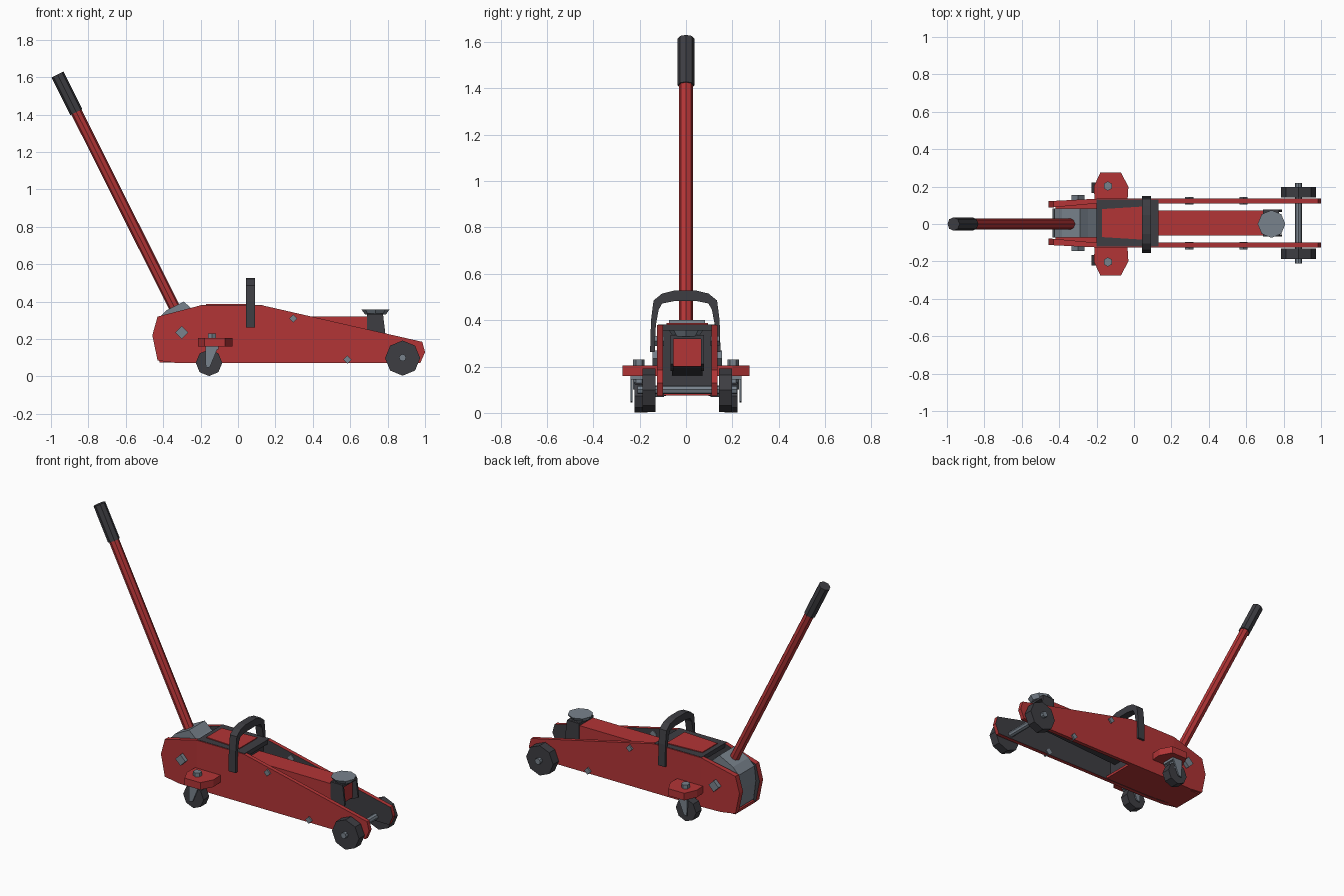
import bpy, bmesh, math
from mathutils import Vector

old = bpy.data.objects.get("Cube")
if old:
    bpy.data.objects.remove(old, do_unlink=True)


def material(name, rgb):
    m = bpy.data.materials.new(name)
    m.use_nodes = True
    m.diffuse_color = (*rgb, 1)
    m.node_tree.nodes["Principled BSDF"].inputs["Base Color"].default_value = (*rgb, 1)
    return m


RED = material("red paint", (0.45, 0.035, 0.037))
DARK = material("dark rubber", (0.047, 0.047, 0.055))
STEEL = material("grey steel", (0.19, 0.225, 0.265))
MID = 0.005  # centre line of the chassis


def finish(name, bm, *mats):
    bmesh.ops.recalc_face_normals(bm, faces=bm.faces)
    mesh = bpy.data.meshes.new(name)
    bm.to_mesh(mesh)
    bm.free()
    for m in mats:
        mesh.materials.append(m)
    ob = bpy.data.objects.new(name, mesh)
    bpy.context.collection.objects.link(ob)
    return ob


def prism_mesh(outline, lo, hi, axis):
    """Extrude a 2D outline along one axis."""
    place = {"x": lambda a, b, t: (t, a, b),
             "y": lambda a, b, t: (a, t, b),
             "z": lambda a, b, t: (a, b, t)}[axis]
    bm = bmesh.new()
    face = bm.faces.new([bm.verts.new(place(a, b, lo)) for a, b in outline])
    new = bmesh.ops.extrude_face_region(bm, geom=[face])["geom"]
    step = Vector(place(0, 0, hi - lo))
    bmesh.ops.translate(bm, vec=step, verts=[v for v in new if isinstance(v, bmesh.types.BMVert)])
    bmesh.ops.recalc_face_normals(bm, faces=bm.faces)
    return bm


def prism(name, outline, lo, hi, axis, mat):
    return finish(name, prism_mesh(outline, lo, hi, axis), mat)


def box(name, x, y, z, mat):
    return prism(name, [(x[0], z[0]), (x[1], z[0]), (x[1], z[1]), (x[0], z[1])], *y, "y", mat)


def rod(name, start, end, radius, sides, mat, top=None):
    a, b = Vector(start), Vector(end)
    bm = bmesh.new()
    bmesh.ops.create_cone(bm, cap_ends=True, segments=sides, radius1=radius,
                          radius2=top or radius, depth=(b - a).length)
    ob = finish(name, bm, mat)
    ob.location = (a + b) / 2
    ob.rotation_euler = (b - a).to_track_quat("Z", "Y").to_euler()
    return ob


# Side plates: red outside, dark inside, bent inward at the rear
PLATE = [(-0.43, 0.085), (-0.33, 0.072), (0.975, 0.072), (1.0, 0.13), (0.985, 0.185),
         (0.13, 0.38), (-0.2, 0.38), (-0.43, 0.32), (-0.458, 0.22)]
for side, label in ((1, "left"), (-1, "right")):
    bm = prism_mesh(PLATE, MID + side * 0.105, MID + side * 0.13, "y")
    bmesh.ops.bisect_plane(bm, geom=bm.verts[:] + bm.edges[:] + bm.faces[:],
                           plane_co=(-0.2, 0, 0), plane_no=(1, 0, 0))
    for v in bm.verts:
        if v.co.x < -0.2:
            inner = abs(v.co.y - MID) < 0.12
            v.co.y -= side * (-0.2 - v.co.x) * (0.09 if inner else 0.05)
    bm.normal_update()
    for f in bm.faces:
        f.material_index = int(f.normal.y * side < -0.7)
    finish(label + "_side_plate", bm, RED, DARK)

    # Square pivot bolt and small plate bolts
    for name, x, z, r, reach in (("pivot_bolt", -0.3, 0.235, 0.035, 0.15),
                                 ("arm_bolt", 0.295, 0.31, 0.022, 0.14),
                                 ("rail_bolt", 0.585, 0.09, 0.022, 0.14)):
        rod(f"{label}_{name}", (x, MID + side * 0.1, z), (x, MID + side * reach, z), r, 4, STEEL)

    # Front wheel
    rod(label + "_front_wheel", (0.88, MID + side * 0.137, 0.098),
        (0.88, MID + side * 0.193, 0.098), 0.094, 8, DARK)

    # Caster mount, bolt, fork and wheel
    mount = [(-0.21, 0.12), (-0.215, 0.2), (-0.18, 0.275), (-0.07, 0.275), (-0.03, 0.2), (-0.035, 0.12)]
    prism(label + "_caster_mount", [(x, side * y) for x, y in mount], 0.16, 0.205, "z", RED)
    rod(label + "_caster_bolt", (-0.14, side * 0.203, 0.1), (-0.14, side * 0.203, 0.23), 0.025, 6, STEEL)
    box(label + "_fork_crown", (-0.175, -0.105), sorted((side * 0.15, side * 0.238)), (0.145, 0.162), STEEL)
    for n, y in enumerate((0.15, 0.23)):
        prism(f"{label}_fork_leg_{n + 1}", [(-0.175, 0.16), (-0.105, 0.16), (-0.15, 0.05), (-0.172, 0.045)],
              side * y, side * (y + 0.009), "y", STEEL)
    rod(label + "_caster_wheel", (-0.155, side * 0.166, 0.073), (-0.155, side * 0.222, 0.073), 0.071, 8, DARK)

# Chassis floor, bulkhead and top cover
box("chassis_floor", (-0.42, 0.13), (MID - 0.106, MID + 0.106), (0.074, 0.09), RED)
box("bulkhead", (0.06, 0.1), (MID - 0.106, MID + 0.106), (0.09, 0.37), DARK)
box("top_cover", (-0.2, 0.13), (MID - 0.125, MID + 0.125), (0.355, 0.382), DARK)
prism("cover_panel", [(-0.17, MID - 0.075), (0.07, MID - 0.09), (0.07, MID + 0.09), (-0.17, MID + 0.075)],
      0.38, 0.387, "z", RED)

# Front axle
rod("front_axle", (0.88, MID - 0.215, 0.1), (0.88, MID + 0.215, 0.1), 0.019, 8, STEEL)

# Lift arm with dark underside
bm = prism_mesh([(0.08, 0.16), (0.75, 0.2), (0.75, 0.32), (0.08, 0.32)], MID - 0.066, MID + 0.066, "y")
bm.normal_update()
for f in bm.faces:
    f.material_index = int(f.normal.z < -0.5)
finish("lift_arm", bm, RED, DARK)

# Saddle bracket and saddle
for side, label in ((1, "left"), (-1, "right")):
    prism(label + "_saddle_bracket", [(0.69, 0.24), (0.72, 0.18), (0.79, 0.21), (0.775, 0.335), (0.69, 0.335)],
          MID + side * 0.06, MID + side * 0.072, "y", DARK)
box("saddle_base", (0.69, 0.775), (MID - 0.062, MID + 0.062), (0.318, 0.336), DARK)
rod("saddle", (0.735, 0, 0.33), (0.735, 0, 0.357), 0.055, 8, STEEL, top=0.074)

# Carry handle
half = [(0.152, 0.262), (0.148, 0.4), (0.137, 0.485), (0.1, 0.515), (0.05, 0.527)]
inside = [(0.05, 0.482), (0.1, 0.472), (0.115, 0.445), (0.127, 0.38), (0.132, 0.262)]
loop = half + [(-y, z) for y, z in reversed(half)] + [(-y, z) for y, z in reversed(inside)] + inside
prism("carry_handle", [(y - 0.003, z) for y, z in loop], 0.042, 0.09, "x", DARK)

# Handle socket between the rear plates
prism("handle_socket", [(-0.42, 0.1), (-0.435, 0.22), (-0.425, 0.31), (-0.385, 0.352), (-0.29, 0.4),
                        (-0.245, 0.36), (-0.19, 0.32), (-0.19, 0.1)],
      MID - 0.078, MID + 0.078, "y", STEEL)

# Pump handle and grip
rod("pump_handle", (-0.325, 0, 0.34), (-0.9, 0, 1.485), 0.03, 8, RED)
rod("grip", (-0.864, 0, 1.413), (-0.965, 0, 1.615), 0.036, 8, DARK)
